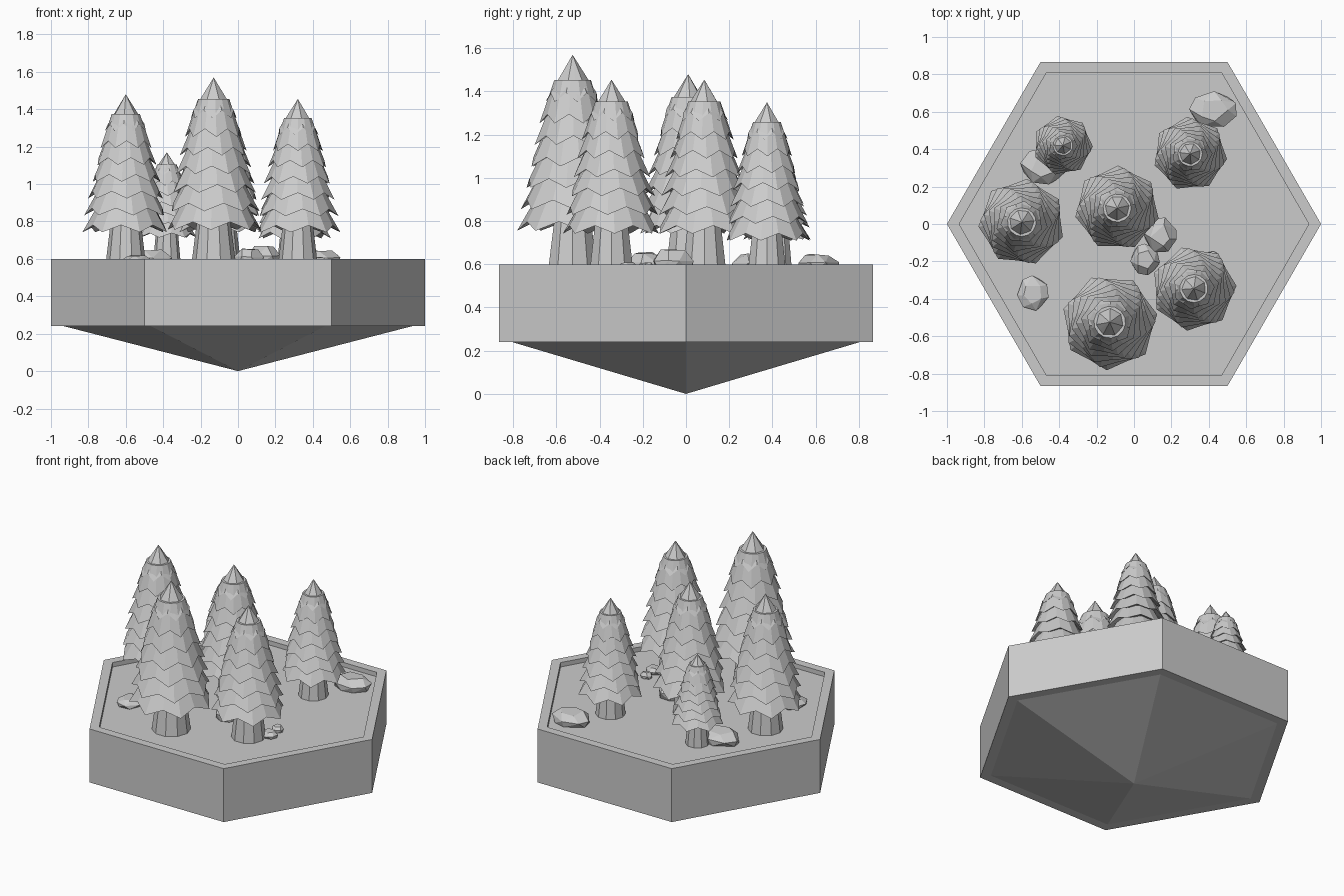
import bpy, bmesh, random
from math import sin, cos, pi
from mathutils import Vector

if "Cube" in bpy.data.objects:
    bpy.data.objects.remove(bpy.data.objects["Cube"])

random.seed(4)
FLOOR = 0.57


def finish(name, bm):
    bmesh.ops.recalc_face_normals(bm, faces=bm.faces)
    me = bpy.data.meshes.new(name)
    bm.to_mesh(me)
    bm.free()
    ob = bpy.data.objects.new(name, me)
    bpy.context.collection.objects.link(ob)
    return ob


def ring(bm, n, r, z, turn=0.0, tooth_r=1.0, tooth_drop=0.0):
    """Ring of vertices; every second one may be pulled out and down."""
    vs = []
    for i in range(n):
        a = turn + 2 * pi * i / n
        k, d = (tooth_r, tooth_drop) if i % 2 else (1, 0)
        vs.append(bm.verts.new((r * k * cos(a), r * k * sin(a), z - d)))
    return vs


def bridge(bm, a, b):
    n = len(a)
    for i in range(n):
        bm.faces.new((a[i], a[(i + 1) % n], b[(i + 1) % n], b[i]))


def fan(bm, r, z):
    tip = bm.verts.new((0, 0, z))
    for i in range(len(r)):
        bm.faces.new((r[i], r[(i + 1) % len(r)], tip))


# hexagonal island: recessed top, inset pointed underside
bm = bmesh.new()
prof = [(0.935, FLOOR), (0.935, 0.6), (1, 0.6), (1, 0.24), (0.93, 0.24)]
rings = [ring(bm, 6, r, z) for r, z in prof]
for a, b in zip(rings, rings[1:]):
    bridge(bm, a, b)
bm.faces.new(rings[0])
fan(bm, rings[-1], 0.0)
finish("hex_island", bm)


def tree(idx, x, y, top, rad, low):
    # tapered trunk
    bm = bmesh.new()
    b = ring(bm, 10, rad * 0.45, FLOOR)
    t = ring(bm, 10, rad * 0.30, low + 0.15)
    bridge(bm, b, t)
    bm.faces.new(b)
    bm.faces.new(t)
    finish(f"trunk_{idx}", bm).location = (x, y, 0)
    # overlapping zigzag skirts, ending in a pointed cap
    bm = bmesh.new()
    n, layers = 14, 7
    h = top - low
    for i in range(layers):
        f = i / (layers - 1)
        r = rad * (0.86 - 0.44 * f ** 1.35)
        z = low + h * (0.08 + 0.71 * f)
        turn = i * 0.75 + idx
        skirt = ring(bm, n, r, z, turn, 1.13, h * 0.05)
        inner = ring(bm, n, r * 0.6, z + h * 0.03, turn)
        bridge(bm, skirt, inner)
        bm.faces.new(inner)
        if i == layers - 1:
            fan(bm, skirt, top)
        else:
            upper = ring(bm, n, r * 0.62, z + h * 0.19, turn)
            bridge(bm, skirt, upper)
            bm.faces.new(upper)
    finish(f"foliage_{idx}", bm).location = (x, y, 0)


# x, y, top height, foliage radius, lowest foliage height
for i, t in enumerate([(-0.60, 0.01, 1.48, 0.24, 0.72),
                       (-0.09, 0.085, 1.455, 0.235, 0.72),
                       (0.30, 0.375, 1.35, 0.205, 0.69),
                       (-0.38, 0.42, 1.17, 0.165, 0.70),
                       (0.32, -0.345, 1.455, 0.235, 0.72),
                       (-0.13, -0.525, 1.57, 0.265, 0.73)]):
    tree(i + 1, *t)


# faceted rocks: hulls of jittered points on a flattened ball
def rock(idx, x, y, rx, ry, top):
    bm = bmesh.new()
    h = top - FLOOR
    for z, k, n in ((0.0, 0.9, 7), (0.5, 1.0, 7), (1.0, 0.6, 5)):
        for i in range(n):
            a = 2 * pi * (i + random.uniform(-0.25, 0.25)) / n + z
            bm.verts.new((k * rx * cos(a), k * ry * sin(a),
                          h * z * random.uniform(0.85, 1.0)))
    res = bmesh.ops.convex_hull(bm, input=bm.verts)
    bmesh.ops.delete(bm, geom=[v for v in bm.verts if not v.link_faces],
                     context='VERTS')
    bmesh.ops.dissolve_limit(bm, angle_limit=0.25, verts=bm.verts,
                             edges=bm.edges)
    finish(f"rock_{idx}", bm).location = (x, y, FLOOR)


for i, r in enumerate([(0.425, 0.61, 0.13, 0.10, 0.65),
                       (-0.54, -0.37, 0.085, 0.095, 0.62),
                       (-0.48, 0.31, 0.13, 0.10, 0.65),
                       (0.14, -0.06, 0.09, 0.10, 0.67),
                       (0.06, -0.19, 0.08, 0.085, 0.66),
                       (0.42, -0.27, 0.06, 0.05, 0.61),
                       (0.42, -0.18, 0.04, 0.035, 0.61)]):
    rock(i + 1, *r)
